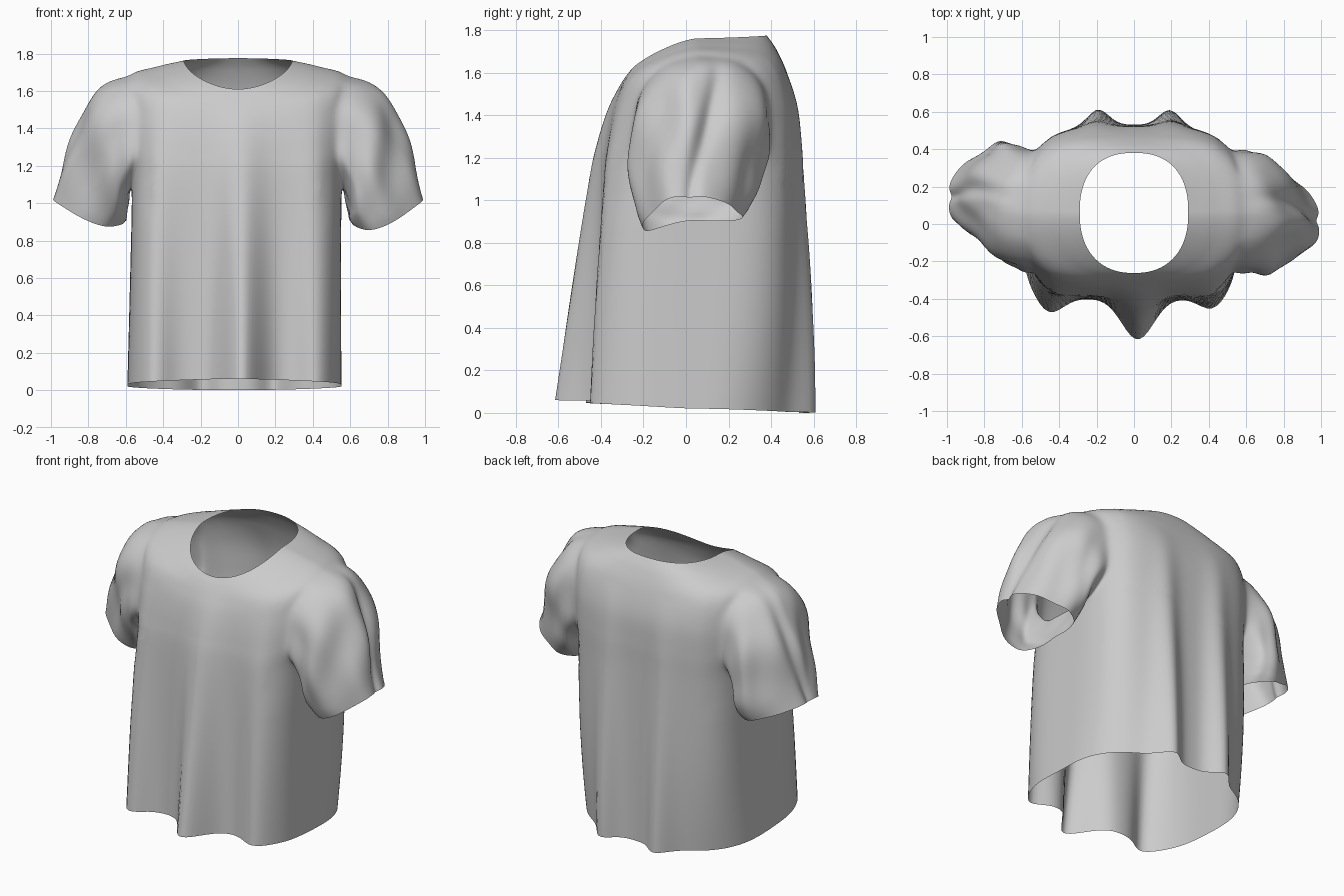
import bpy
import bmesh
from math import sin, cos, pi, exp, atan2
from mathutils import Vector

if "Cube" in bpy.data.objects:
    bpy.data.objects.remove(bpy.data.objects["Cube"])

SEGS, SUB, ARM = 160, 8, 17      # points per ring, steps per interval, armhole half width
LOW, HIGH = 2 * SUB, 5 * SUB     # armhole levels
SLEEVE_STEPS = 26

# Rings from hem to neck: side z, front z, back z, half width,
# front y, back y, front squareness, back squareness
RINGS = [
    (0.02, 0.06, 0.00, 0.572, -0.40, 0.53, 5, 2.4),
    (0.55, 0.58, 0.54, 0.565, -0.395, 0.53, 5, 3.2),
    (1.08, 1.10, 1.08, 0.56, -0.385, 0.525, 4.5, 3.6),
    (1.30, 1.28, 1.28, 0.57, -0.37, 0.525, 4, 3.6),
    (1.50, 1.42, 1.45, 0.585, -0.345, 0.515, 3.5, 3.4),
    (1.675, 1.51, 1.60, 0.585, -0.315, 0.475, 3, 3),
    (1.728, 1.575, 1.71, 0.44, -0.285, 0.425, 2.5, 2.6),
    (1.762, 1.61, 1.775, 0.29, -0.262, 0.38, 2.3, 2.4),
]
# Hanging folds: x, depth, width
FRONT_FOLDS = [(0.02, 0.225, 0.12), (-0.47, 0.12, 0.11), (0.44, 0.10, 0.11)]
BACK_FOLDS = [(-0.20, 0.10, 0.085), (0.20, 0.11, 0.085)]


def ring_at(level):
    """Smoothly interpolate the ring table (Catmull-Rom)."""
    i = min(level // SUB, len(RINGS) - 2)
    t = level / SUB - i
    a, b, c, d = (RINGS[max(0, min(len(RINGS) - 1, i + k))] for k in (-1, 0, 1, 2))
    return [0.5 * (2 * q + (r - p) * t + (2 * p - 5 * q + 4 * r - s) * t ** 2
                   + (3 * q - p - 3 * r + s) * t ** 3) for p, q, r, s in zip(a, b, c, d)]


def ring_angle(level, seg):
    """Pinch the columns at the armhole's top and bottom so that it is rounded."""
    m = abs((level - (LOW + HIGH) / 2) / ((HIGH - LOW) / 2))
    pinch = 0.75 * min(1, m ** 4) * exp(-2 * max(0, m - 1))
    k = (seg + SEGS / 4) % (SEGS / 2) - SEGS / 4
    return 2 * pi * (seg - k * pinch * exp(-(k / 21) ** 2)) / SEGS


def body_point(level, seg):
    zs, zf, zb, half, yf, yb, nf, nb = ring_at(level)
    angle = ring_angle(level, seg)
    c, s = cos(angle), sin(angle)
    n = nb if s > 0 else nf
    r = (abs(c) ** n + abs(s) ** n) ** (-1 / n)
    z = zs + ((zb if s > 0 else zf) - zs) * abs(s) ** 1.6
    fade = max(0, 1 - z / 1.6)
    x = half * r * c - 0.02 * fade
    mid = 0.06
    y = mid + ((yb - mid) if s > 0 else (mid - yf)) * r * s
    # folds only push the front and back cloth, not the sides
    facing = min(1, abs(r * s) ** 3)
    folds = BACK_FOLDS if s > 0 else FRONT_FOLDS
    push = sum(d * exp(-((x - fx) / w) ** 2) for fx, d, w in folds)
    y += (1 if s > 0 else -1) * push * facing * fade
    return Vector((x, y, z))


def bezier(p, q, r, s, t):
    u = 1 - t
    return p * u ** 3 + q * 3 * u * u * t + r * 3 * u * t * t + s * t ** 3


def add_sleeve(bm, grid, side, swing, droop):
    """Grow a sleeve out of the armhole edge down to a drooping cuff."""
    edge = [(LOW, k) for k in range(-ARM, ARM + 1)]
    edge += [(j, ARM) for j in range(LOW + 1, HIGH + 1)]
    edge += [(HIGH, k) for k in range(ARM - 1, -ARM - 1, -1)]
    edge += [(j, -ARM) for j in range(HIGH - 1, LOW, -1)]
    loop = [grid[j][(k if side > 0 else SEGS // 2 - k) % SEGS] for j, k in edge]
    starts = [Vector((v.co.x * side, v.co.y, v.co.z)) for v in loop]
    previous = loop
    for step in range(1, SLEEVE_STEPS + 1):
        t = step / SLEEVE_STEPS
        current = []
        for p in starts:
            a = atan2((p.y - 0.08) / 0.30, (p.z - 1.37) / 0.30)
            c, s = cos(a), sin(a)
            w = (1 + c) / 2
            cuff = Vector((0.80 + 0.20 * c - 0.05 * s * s,
                           0.04 + swing + 0.23 * s - 0.02 * c,
                           0.965 + 0.06 * c - (droop if s < 0 else 0.04) * s * s))
            q = p + Vector((0.03 + 0.25 * w, 0.02 * s, -0.03 + 0.01 * w))
            r = cuff + Vector((-0.02 - 0.09 * w, 0.10 * s, 0.03 + 0.27 * w))
            pos = bezier(p, q, r, cuff, t)
            # gathered creases running down the sleeve
            swell = sin(pi * 0.85 * t) * (0.25 + 0.75 * w)
            crease = 0.014 * sin(6 * a + 1 + 3 * t * side) + 0.008 * sin(9 * a - 7 * t)
            crease -= 0.04 * exp(-((a - 0.15 - 0.15 * sin(4 * t)) / 0.13) ** 2)
            crease += 0.012 * sin(11 * t + 3 * a)
            pos += Vector((0.8 * c, s, 0.4 * c)) * crease * swell
            current.append(bm.verts.new((pos.x * side, pos.y, pos.z)))
        for i in range(len(loop)):
            k = (i + 1) % len(loop)
            bm.faces.new((previous[i], previous[k], current[k], current[i]))
        previous = current


# Body: stacked rings, leaving two armholes open
bm = bmesh.new()
levels = SUB * (len(RINGS) - 1)
grid = [[bm.verts.new(body_point(j, i)) for i in range(SEGS)] for j in range(levels + 1)]
for j in range(levels):
    for i in range(SEGS):
        from_side = abs((i + 0.5 + SEGS / 4) % (SEGS / 2) - SEGS / 4)
        if LOW <= j < HIGH and from_side < ARM:
            continue
        k = (i + 1) % SEGS
        bm.faces.new((grid[j][i], grid[j][k], grid[j + 1][k], grid[j + 1][i]))

# Sleeves
add_sleeve(bm, grid, 1, -0.01, 0.10)
add_sleeve(bm, grid, -1, 0.12, 0.08)

# Clear spare points in the armholes and relax the seams
bmesh.ops.delete(bm, geom=[v for v in bm.verts if not v.link_faces], context='VERTS')
seam = [v for v in bm.verts if not v.is_boundary and abs(v.co.x) > 0.45 and v.co.z > 0.95]
for _ in range(6):
    bmesh.ops.smooth_vert(bm, verts=seam, factor=0.5,
                          use_axis_x=True, use_axis_y=True, use_axis_z=True)
bmesh.ops.recalc_face_normals(bm, faces=bm.faces)
if sum(f.normal.y * f.calc_center_median().y for f in bm.faces) < 0:
    bmesh.ops.reverse_faces(bm, faces=bm.faces)

mesh = bpy.data.meshes.new("shirt")
bm.to_mesh(mesh)
bm.free()
shirt = bpy.data.objects.new("shirt", mesh)
bpy.context.collection.objects.link(shirt)

# Cloth colour
cloth = bpy.data.materials.new("grey cloth")
cloth.use_nodes = True
colour = (0.6, 0.6, 0.6, 1)
cloth.diffuse_color = colour
cloth.node_tree.nodes["Principled BSDF"].inputs["Base Color"].default_value = colour
mesh.materials.append(cloth)

bpy.context.view_layer.objects.active = shirt
shirt.select_set(True)
bpy.ops.object.shade_smooth_by_angle(angle=pi / 3)
